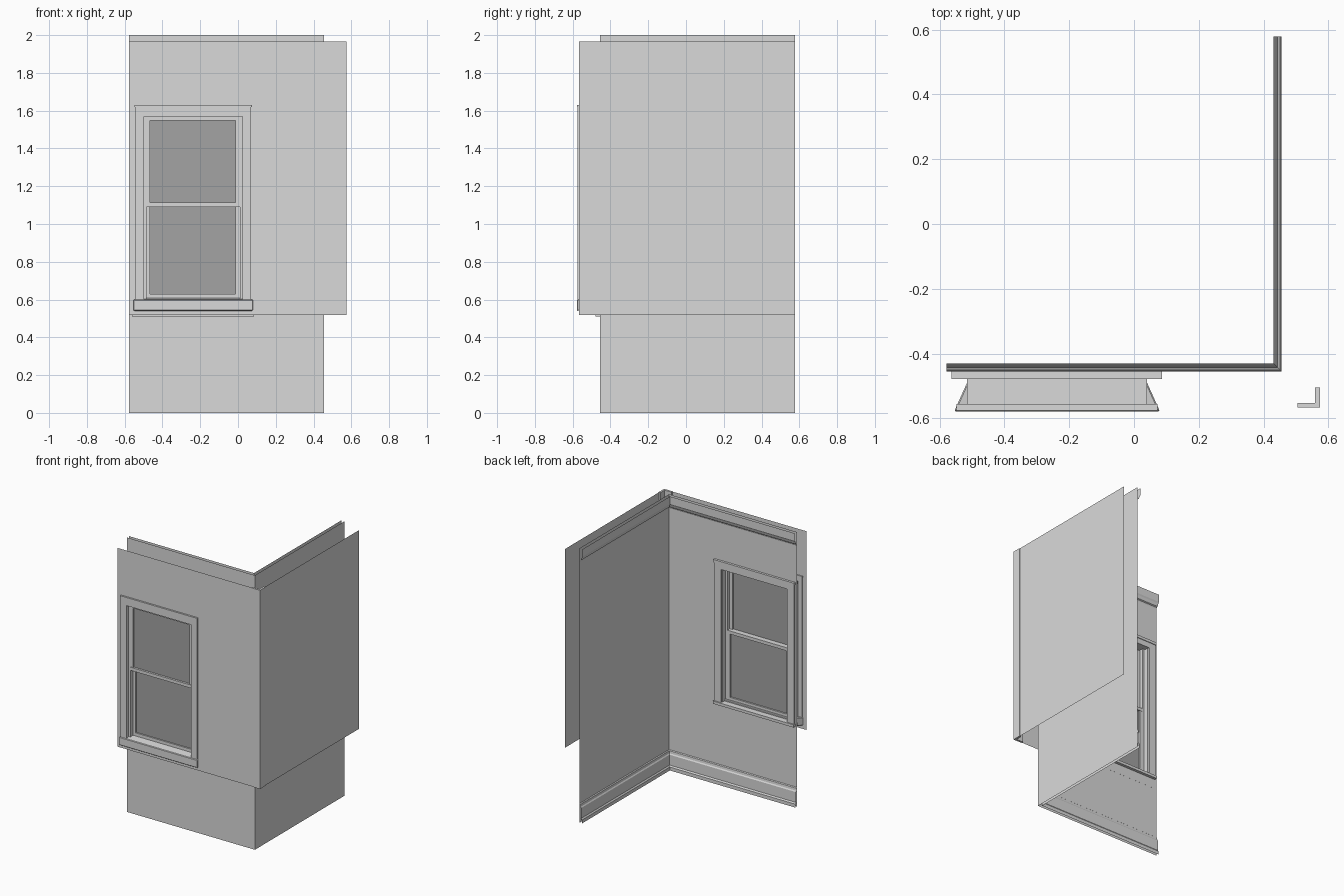
import bpy
import bmesh

cube = bpy.data.objects.get("Cube")
if cube:
    bpy.data.objects.remove(cube, do_unlink=True)


def material(name, value):
    mat = bpy.data.materials.new(name)
    mat.use_nodes = True
    colour = (value, value, value, 1)
    mat.diffuse_color = colour
    mat.node_tree.nodes["Principled BSDF"].inputs["Base Color"].default_value = colour
    return mat


PAINT = material("pale grey paint", 0.7)
GLASS = material("dark grey glass", 0.37)

END = 0.578        # open ends of both walls
INNER = 0.455      # room corner
OUTER = 0.57       # siding on the side
FRONT = -0.563     # siding on the front


def finish(name, bm, mat=PAINT):
    bmesh.ops.recalc_face_normals(bm, faces=bm.faces)
    mesh = bpy.data.meshes.new(name)
    bm.to_mesh(mesh)
    bm.free()
    mesh.materials.append(mat)
    obj = bpy.data.objects.new(name, mesh)
    bpy.context.scene.collection.objects.link(obj)
    return obj


def add_box(bm, x, y, z):
    verts = bmesh.ops.create_cube(bm, size=1)["verts"]
    for v in verts:
        for i, (lo, hi) in enumerate((x, y, z)):
            v.co[i] = lo if v.co[i] < 0 else hi


def box(name, x, y, z, mat=PAINT):
    bm = bmesh.new()
    add_box(bm, x, y, z)
    return finish(name, bm, mat)


def bevel(obj, width):
    mod = obj.modifiers.new("soft edge", "BEVEL")
    mod.width = width
    mod.segments = 1


def frame(name, outer, inner, y):
    """Rectangular frame: two uprights with rails between them."""
    (x0, x1, z0, z1), (a0, a1, c0, c1) = outer, inner
    bm = bmesh.new()
    for xs, zs in (((x0, a0), (z0, z1)), ((a1, x1), (z0, z1)),
                   ((a0, a1), (z0, c0)), ((a0, a1), (c1, z1))):
        if zs[1] > zs[0]:
            add_box(bm, xs, y, zs)
    return finish(name, bm)


def front_panel(name, x, z, y, hole):
    """Thin wall sheet with a window opening, made as a grid missing one cell."""
    h0, h1, k0, k1 = hole
    xs, zs = (x[0], h0, h1, x[1]), (z[0], k0, k1, z[1])
    bm = bmesh.new()
    grid = [[bm.verts.new((a, y, c)) for c in zs] for a in xs]
    for i in range(3):
        for j in range(3):
            if (i, j) != (1, 1):
                bm.faces.new((grid[i][j], grid[i + 1][j],
                              grid[i + 1][j + 1], grid[i][j + 1]))
    bmesh.ops.dissolve_limit(bm, angle_limit=0.01, verts=bm.verts, edges=bm.edges)
    return finish(name, bm)


def side_panel(name, x, y, z):
    bm = bmesh.new()
    corners = ((y[0], z[0]), (y[1], z[0]), (y[1], z[1]), (y[0], z[1]))
    bm.faces.new([bm.verts.new((x, b, c)) for b, c in corners])
    return finish(name, bm)


def moulding(name, profile):
    """Sweep an (offset, height) profile along both room walls, mitred."""
    bm = bmesh.new()
    rows = []
    for d, z in profile:
        w = INNER - d
        rows.append([bm.verts.new(p) for p in
                     ((-END, -w, z), (w, -w, z), (w, END, z))])
    for a, b in zip(rows, rows[1:]):
        for i in range(2):
            bm.faces.new((a[i], a[i + 1], b[i + 1], b[i]))
    return finish(name, bm)


# Room walls
OPENING = (-0.5, 0.025, 0.59, 1.575)
front_panel("inner_front_wall", (-END, INNER), (0, 2), -INNER, OPENING)
side_panel("inner_side_wall", INNER, (-INNER, END), (0, 2))
moulding("baseboard", ((0, 0.14), (0.006, 0.135), (0.008, 0.118), (0.013, 0.11),
                       (0.013, 0.035), (0.02, 0.025), (0.02, 0)))
moulding("crown_moulding", ((0.025, 2), (0.025, 1.945), (0.019, 1.935),
                            (0.012, 1.915), (0.004, 1.91), (0, 1.9)))

# Outside siding
BAND = (0.517, 1.965)
front_panel("outer_front_siding", (-END, OUTER), BAND, FRONT, OPENING)
side_panel("outer_side_siding", OUTER, (FRONT, END), BAND)

# Corner boards
box("corner_board_front", (0.505, 0.574), (-0.567, -0.552), BAND)
box("corner_board_side", (0.559, 0.574), (-0.552, -0.505), BAND)

# Window surround
frame("window_jamb", (-0.515, 0.04, 0.58, 1.59), OPENING, (-0.565, -0.455))
casing = frame("outer_casing", (-0.545, 0.07, 0.6, 1.63),
               (-0.497, 0.023, 0.6, 1.57), (-0.574, -0.555))
box("casing_cap", (-0.548, 0.073, ), (-0.576, -0.555), (1.62, 1.63))
frame("inner_casing", (-0.56, 0.084, 0.58, 1.63),
      (-0.505, 0.03, 0.6, 1.57), (-0.478, -0.443))
box("inner_casing_cap", (-0.563, 0.087), (-0.478, -0.438), (1.61, 1.63))
box("window_stool", (-0.563, 0.087), (-0.478, -0.434), (0.58, 0.6))
box("window_apron", (-0.56, 0.084), (-0.478, -0.4545), (0.51, 0.58))

# Sloping sill, narrower towards the room
bm = bmesh.new()
add_box(bm, (-0.555, 0.08), (-0.578, -0.478), (0.54, 0.6))
for v in bm.verts:
    if v.co.y > -0.5:
        v.co.x += 0.045 if v.co.x < -0.2 else -0.045
        v.co.z += 0.012
bevel(finish("window_sill", bm), 0.004)

# Sashes: the upper one sits outside the lower one
for name, y, z0, z1, c0, c1 in (("upper", -0.543, 1.09, 1.572, 1.112, 1.547),
                                ("lower", -0.517, 0.6, 1.115, 0.63, 1.092)):
    frame(name + "_sash", (-0.485, 0.01, z0, z1), (-0.465, -0.012, c0, c1),
          (y, y + 0.025))
    box(name + "_glass", (-0.467, -0.01), (y + 0.01, y + 0.014),
        (c0 - 0.002, c1 + 0.002), GLASS)
box("meeting_rail", (-0.485, 0.01), (-0.548, -0.49), (1.092, 1.115))

# Stops beside the sashes
for side, x in (("right", (-0.5, -0.485)), ("left", (0.01, 0.025))):
    box(side + "_sash_stop", x, (-0.545, -0.49), (0.6, 1.575))
